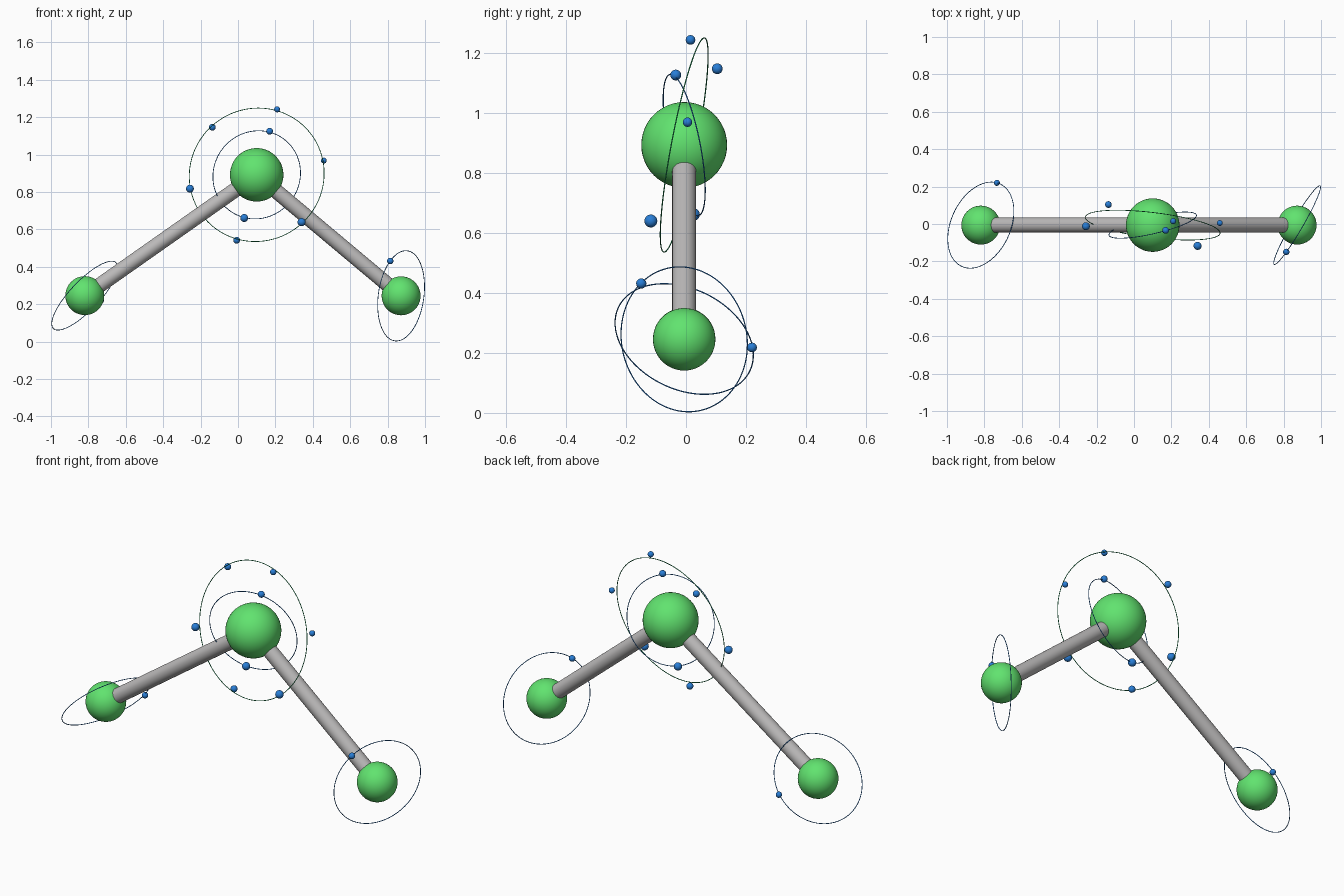
import bpy
import math
from mathutils import Vector

cube = bpy.data.objects.get("Cube")
if cube:
    bpy.data.objects.remove(cube, do_unlink=True)


def material(name, rgb):
    mat = bpy.data.materials.new(name)
    mat.use_nodes = True
    mat.diffuse_color = (*rgb, 1)
    mat.node_tree.nodes["Principled BSDF"].inputs["Base Color"].default_value = (*rgb, 1)
    return mat


GREEN = material("green", (0.12, 0.77, 0.16))
GREY = material("grey", (0.50, 0.49, 0.49))
BLUE = material("blue", (0.022, 0.21, 0.68))
RING_GREEN = material("ring green", (0.02, 0.45, 0.15))


def finish(name, mat):
    obj = bpy.context.object
    obj.name = name
    obj.data.materials.append(mat)
    bpy.ops.object.shade_smooth_by_angle(angle=math.radians(40))


def ball(name, centre, radius, mat, segments=48):
    bpy.ops.mesh.primitive_uv_sphere_add(
        segments=segments, ring_count=segments // 2, radius=radius, location=centre)
    finish(name, mat)


def rod(name, start, end, radius):
    axis = end - start
    bpy.ops.mesh.primitive_cylinder_add(
        vertices=32, radius=radius, depth=axis.length, location=(start + end) / 2,
        rotation=axis.to_track_quat("Z", "Y").to_euler())
    finish(name, GREY)


def orbit(name, centre, radius, normal, mat):
    bpy.ops.mesh.primitive_torus_add(
        major_segments=128, minor_segments=8, major_radius=radius, minor_radius=0.002,
        location=centre, rotation=Vector(normal).to_track_quat("Z", "Y").to_euler())
    finish(name, mat)


# Large nucleus and the two smaller ones
middle = Vector((0.1, -0.006, 0.892))
left = Vector((0.872, -0.006, 0.245))
right = Vector((-0.819, -0.006, 0.246))
ball("middle_sphere", middle, 0.143, GREEN)
ball("left_sphere", left, 0.104, GREEN)
ball("right_sphere", right, 0.104, GREEN)

# Connecting rods
rod("left_rod", middle, left, 0.04)
rod("right_rod", middle, right, 0.04)

# Thin orbit rings
orbit("outer_ring", middle, 0.363, (-0.12, -1, 0.19), RING_GREEN)
orbit("inner_ring", middle, 0.24, (0.23, -1, -0.2), BLUE)
orbit("left_ring", left, 0.243, (0.856, -0.5, -0.12), BLUE)
orbit("right_ring", right, 0.243, (0.686, -0.32, -0.652), BLUE)

# Small beads circling the spheres: position and radius
beads = {
    "outer_bead": [
        ((0.209, 0.015, 1.242), 0.016), ((-0.137, 0.104, 1.146), 0.018),
        ((-0.257, -0.012, 0.818), 0.021), ((-0.007, -0.025, 0.542), 0.018),
        ((0.34, -0.117, 0.639), 0.0215), ((0.459, 0.005, 0.968), 0.0155)],
    "inner_bead": [((0.169, -0.034, 1.125), 0.018), ((0.033, 0.025, 0.661), 0.021)],
    "left_bead": [((0.814, -0.149, 0.431), 0.017)],
    "right_bead": [((-0.733, 0.22, 0.218), 0.016)],
}
for name, spots in beads.items():
    for i, (centre, radius) in enumerate(spots):
        ball(f"{name}_{i + 1}", centre, radius, BLUE, 24)
